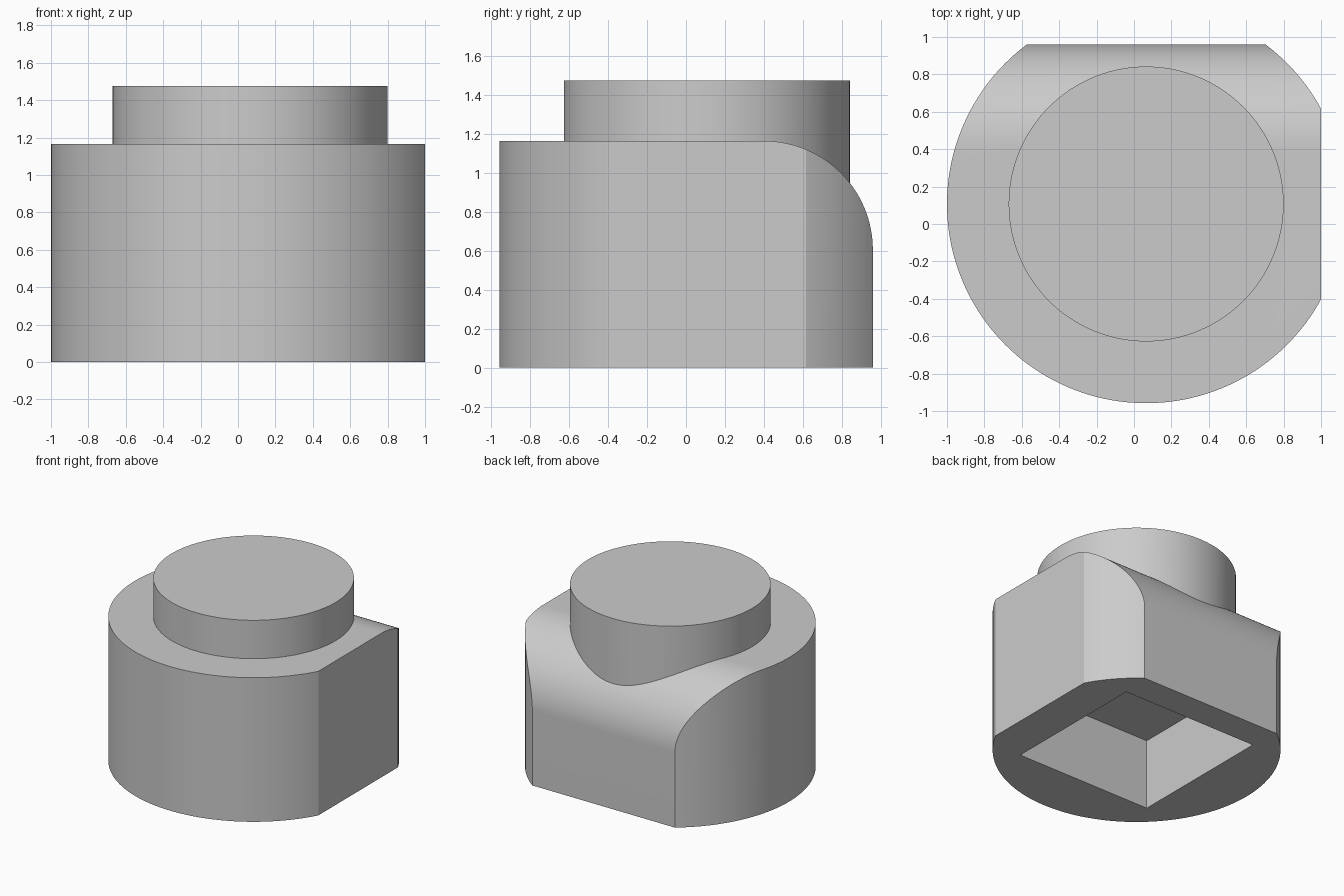
import bpy
import bmesh
import math
from mathutils import Vector

if "Cube" in bpy.data.objects:
    bpy.data.objects.remove(bpy.data.objects["Cube"], do_unlink=True)

CX, CY = 0.065, 0.107          # shared axis of body, boss and socket
BODY_R, BOSS_R = 1.065, 0.735
BODY_TOP, BOSS_TOP = 1.165, 1.475
FLAT_X, FLAT_Y = 1.0, 0.96     # positions of the two cut flats
ROUND_R = 0.56                 # rounded rear top edge
SOCKET, SOCKET_TOP = 1.22, 0.575

grey = bpy.data.materials.new("plain_grey")
grey.use_nodes = True
colour = (0.6, 0.6, 0.6, 1)
grey.diffuse_color = colour
grey.node_tree.nodes["Principled BSDF"].inputs["Base Color"].default_value = colour


def prism(name, points, direction):
    """Extrude a closed outline along a direction."""
    bm = bmesh.new()
    face = bm.faces.new([bm.verts.new(p) for p in points])
    ext = bmesh.ops.extrude_face_region(bm, geom=[face])
    moved = [g for g in ext["geom"] if isinstance(g, bmesh.types.BMVert)]
    bmesh.ops.translate(bm, verts=moved, vec=Vector(direction))
    bmesh.ops.recalc_face_normals(bm, faces=bm.faces)
    mesh = bpy.data.meshes.new(name)
    bm.to_mesh(mesh)
    bm.free()
    mesh.materials.append(grey)
    obj = bpy.data.objects.new(name, mesh)
    bpy.context.collection.objects.link(obj)
    return obj


def circle(radius, z, count=144):
    angles = [math.tau * i / count for i in range(count)]
    return [(CX + radius * math.cos(a), CY + radius * math.sin(a), z) for a in angles]


def combine(target, tool, operation):
    """Apply a boolean and discard the tool."""
    mod = target.modifiers.new(operation.title(), "BOOLEAN")
    mod.operation = operation
    mod.solver = "EXACT"
    mod.object = tool
    bpy.context.view_layer.objects.active = target
    bpy.ops.object.modifier_apply(modifier=mod.name)
    bpy.data.objects.remove(tool, do_unlink=True)


# Round body, trimmed by a side profile that gives both flats and the rounded edge
body = prism("stepped_body", circle(BODY_R, 0), (0, 0, BODY_TOP + 0.1))
profile = [(-2, -2, 0), (-2, FLAT_Y, 0)]
for i in range(33):
    a = math.pi / 2 * i / 32
    profile.append((-2, FLAT_Y - ROUND_R * (1 - math.cos(a)),
                    BODY_TOP - ROUND_R * (1 - math.sin(a))))
profile.append((-2, -2, BODY_TOP))
profile = [(x, y, z if z > 0 else -0.1) for x, y, z in profile]
combine(body, prism("trim_profile", profile, (FLAT_X + 2, 0, 0)), "INTERSECT")

# Round boss rising from the body
boss_base = 0.75
combine(body, prism("boss", circle(BOSS_R, boss_base), (0, 0, BOSS_TOP - boss_base)), "UNION")

# Square socket in the underside
h = SOCKET / 2
square = [(CX + sx * h, CY + sy * h, -0.1)
          for sx, sy in ((-1, -1), (1, -1), (1, 1), (-1, 1))]
combine(body, prism("socket", square, (0, 0, SOCKET_TOP + 0.1)), "DIFFERENCE")

# Smooth curved walls, crisp corners
bpy.ops.object.select_all(action="DESELECT")
body.select_set(True)
bpy.context.view_layer.objects.active = body
bpy.ops.object.shade_smooth_by_angle(angle=math.radians(20))
